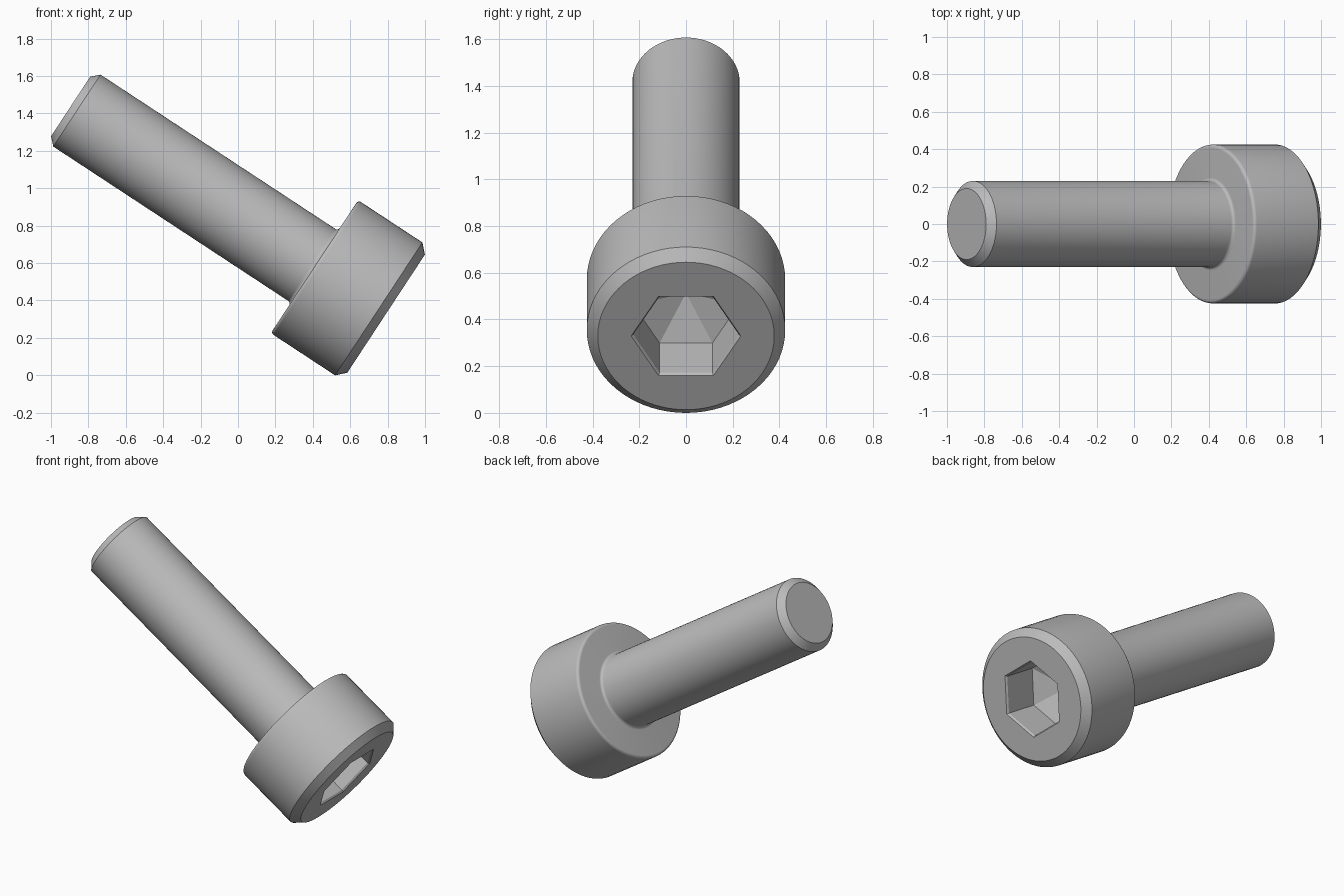
import bpy
import bmesh
from math import cos, sin, pi, radians
from mathutils import Matrix, Vector

cube = bpy.data.objects.get("Cube")
if cube:
    bpy.data.objects.remove(cube, do_unlink=True)

SHANK, HEAD = 1.56, 0.458          # lengths along the axis
TOP = SHANK + HEAD
SHANK_R, HEAD_R, SOCKET_R = 0.23, 0.425, 0.226
FILLET = 0.018

steel = bpy.data.materials.new("grey steel")
steel.use_nodes = True
grey = (0.5, 0.5, 0.5, 1)
steel.diffuse_color = grey
steel.node_tree.nodes["Principled BSDF"].inputs["Base Color"].default_value = grey


def arc(cx, cr, start, end, steps=6):
    """Quarter-round profile points of radius FILLET."""
    angles = [radians(start + (end - start) * i / steps) for i in range(steps + 1)]
    return [(cx + FILLET * cos(a), cr + FILLET * sin(a)) for a in angles]


def lathe(name, profile, segments):
    """Turn (distance, radius) points around the x axis."""
    bm = bmesh.new()
    verts = [bm.verts.new((s, r, 0)) for s, r in profile]
    edges = [bm.edges.new(pair) for pair in zip(verts, verts[1:])]
    bmesh.ops.spin(bm, geom=verts + edges, cent=(0, 0, 0), axis=(1, 0, 0),
                   angle=2 * pi, steps=segments)
    bmesh.ops.remove_doubles(bm, verts=bm.verts, dist=0.0002)
    bmesh.ops.recalc_face_normals(bm, faces=bm.faces)
    mesh = bpy.data.meshes.new(name)
    bm.to_mesh(mesh)
    bm.free()
    mesh.materials.append(steel)
    obj = bpy.data.objects.new(name, mesh)
    bpy.context.collection.objects.link(obj)
    return obj


# Bolt body: chamfered shank, neck fillet, rounded head rim, chamfered top
profile = [(0, 0), (0, SHANK_R - 0.04), (0.04, SHANK_R)]
profile += arc(SHANK - FILLET, SHANK_R + FILLET, -90, 0)
profile += arc(SHANK + FILLET, HEAD_R - FILLET, 180, 90)
profile += [(TOP - 0.047, HEAD_R), (TOP, HEAD_R - 0.047), (TOP, 0)]
bolt = lathe("socket_head_bolt", profile, 72)

# Hexagonal socket with an eased mouth and a pointed floor
mouth = SOCKET_R + 0.009
cutter = lathe("socket_cutter", [
    (TOP + 0.1, 0), (TOP + 0.1, mouth), (TOP, mouth), (TOP - 0.012, SOCKET_R),
    (TOP - 0.243, SOCKET_R), (TOP - 0.335, 0)], 6)
cutter.hide_render = True
cut = bolt.modifiers.new("socket", 'BOOLEAN')
cut.operation = 'DIFFERENCE'
cut.solver = 'EXACT'
cut.object = cutter
bpy.ops.object.select_all(action='DESELECT')
bpy.context.view_layer.objects.active = bolt
bolt.select_set(True)
bpy.ops.object.modifier_apply(modifier=cut.name)
bpy.data.objects.remove(cutter, do_unlink=True)

# Tilt the bolt head-down, then centre it and rest it on the ground
bolt.data.transform(Matrix.Rotation(radians(33.3), 4, 'Y'))
xs = [v.co.x for v in bolt.data.vertices]
zs = [v.co.z for v in bolt.data.vertices]
bolt.data.transform(Matrix.Translation(Vector((-(min(xs) + max(xs)) / 2, 0, -min(zs)))))
bpy.ops.object.shade_smooth_by_angle(angle=radians(20))
